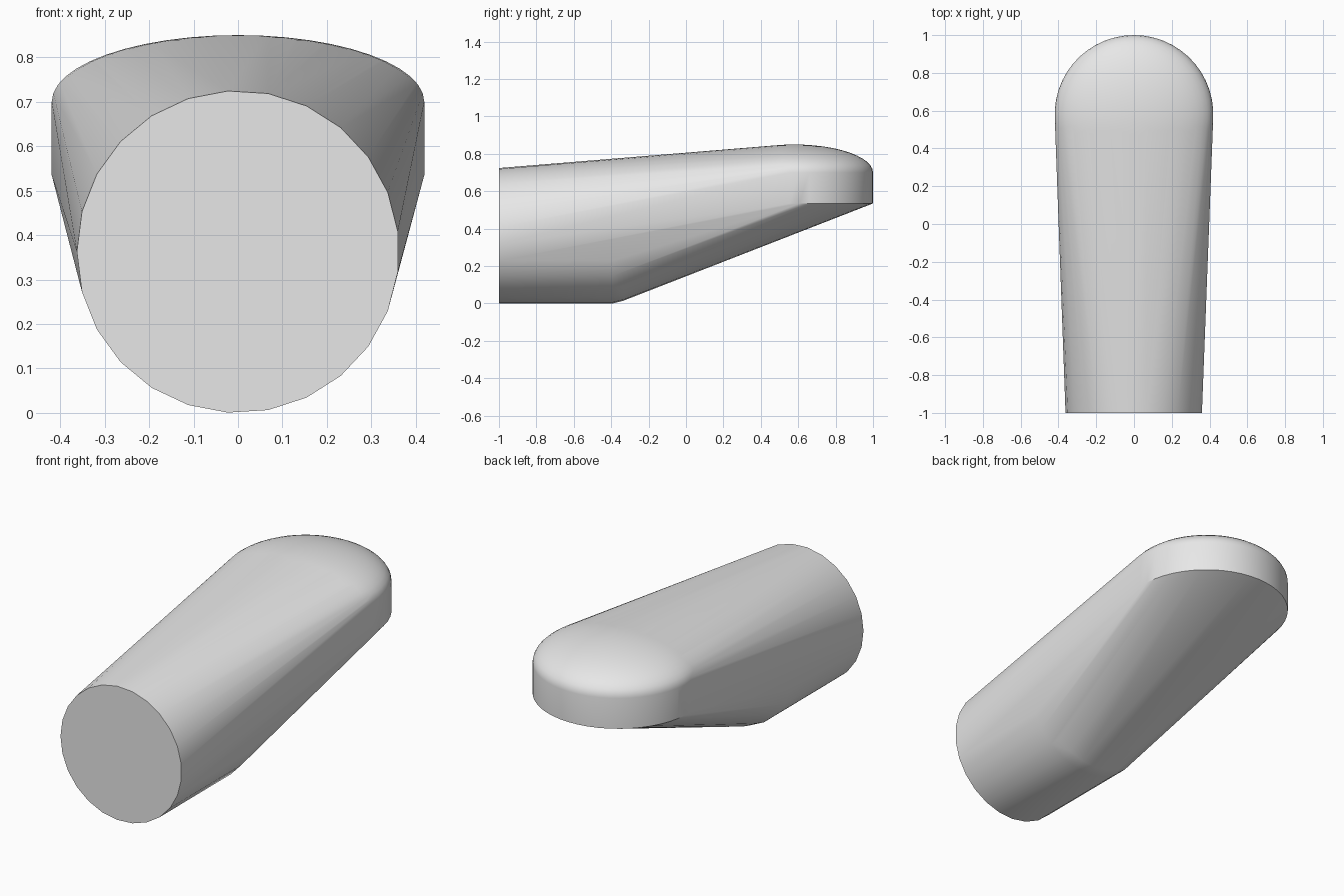
import bpy, bmesh
from math import sin, cos, pi, radians

cube = bpy.data.objects.get("Cube")
if cube:
    bpy.data.objects.remove(cube, do_unlink=True)

# Single grey material
grey = bpy.data.materials.new("plain grey")
grey.use_nodes = True
colour = (0.8, 0.8, 0.8, 1)
grey.diffuse_color = colour
grey.node_tree.nodes["Principled BSDF"].inputs["Base Color"].default_value = colour

SHAFT_R, SHAFT_SIDES = 0.3625, 25
PAD_R, PAD_SIDES, PAD_Y = 0.42, 50, 0.58
PAD_LOW, PAD_EDGE, PAD_TOP = 0.535, 0.70, 0.85

bm = bmesh.new()


def shaft_ring(y, r):
    """Upright ring around the shaft axis."""
    for i in range(SHAFT_SIDES):
        a = pi + 2 * pi * i / SHAFT_SIDES
        bm.verts.new((r * cos(a), y, SHAFT_R + r * sin(a)))


def pad_ring(z, r):
    """Level ring around the pad centre."""
    for i in range(PAD_SIDES):
        a = 2 * pi * (i + 0.5) / PAD_SIDES
        bm.verts.new((r * cos(a), PAD_Y + r * sin(a), z))


# Round shaft with a slightly softened inner end
shaft_ring(-1, SHAFT_R)
shaft_ring(-0.39, SHAFT_R)
shaft_ring(-0.335, SHAFT_R - 0.014)

# Round pad with a shallow elliptical dome
pad_ring(PAD_LOW, PAD_R)
STEPS = 12
for s in range(STEPS):
    t = s / STEPS * pi / 2
    pad_ring(PAD_EDGE + (PAD_TOP - PAD_EDGE) * sin(t), PAD_R * cos(t))
bm.verts.new((0, PAD_Y, PAD_TOP))

# Stretch one skin over shaft and pad
bmesh.ops.convex_hull(bm, input=bm.verts[:])
bmesh.ops.delete(bm, geom=[v for v in bm.verts if not v.link_faces], context='VERTS')
bmesh.ops.dissolve_limit(bm, angle_limit=radians(0.3), verts=bm.verts[:], edges=bm.edges[:])
bmesh.ops.recalc_face_normals(bm, faces=bm.faces[:])

mesh = bpy.data.meshes.new("handle_body")
bm.to_mesh(mesh)
bm.free()
mesh.materials.append(grey)
body = bpy.data.objects.new("handle_body", mesh)
bpy.context.collection.objects.link(body)

# Smooth skin, crisp end cap and pad rim
bpy.ops.object.select_all(action='DESELECT')
body.select_set(True)
bpy.context.view_layer.objects.active = body
bpy.ops.object.shade_smooth_by_angle(angle=radians(30))
